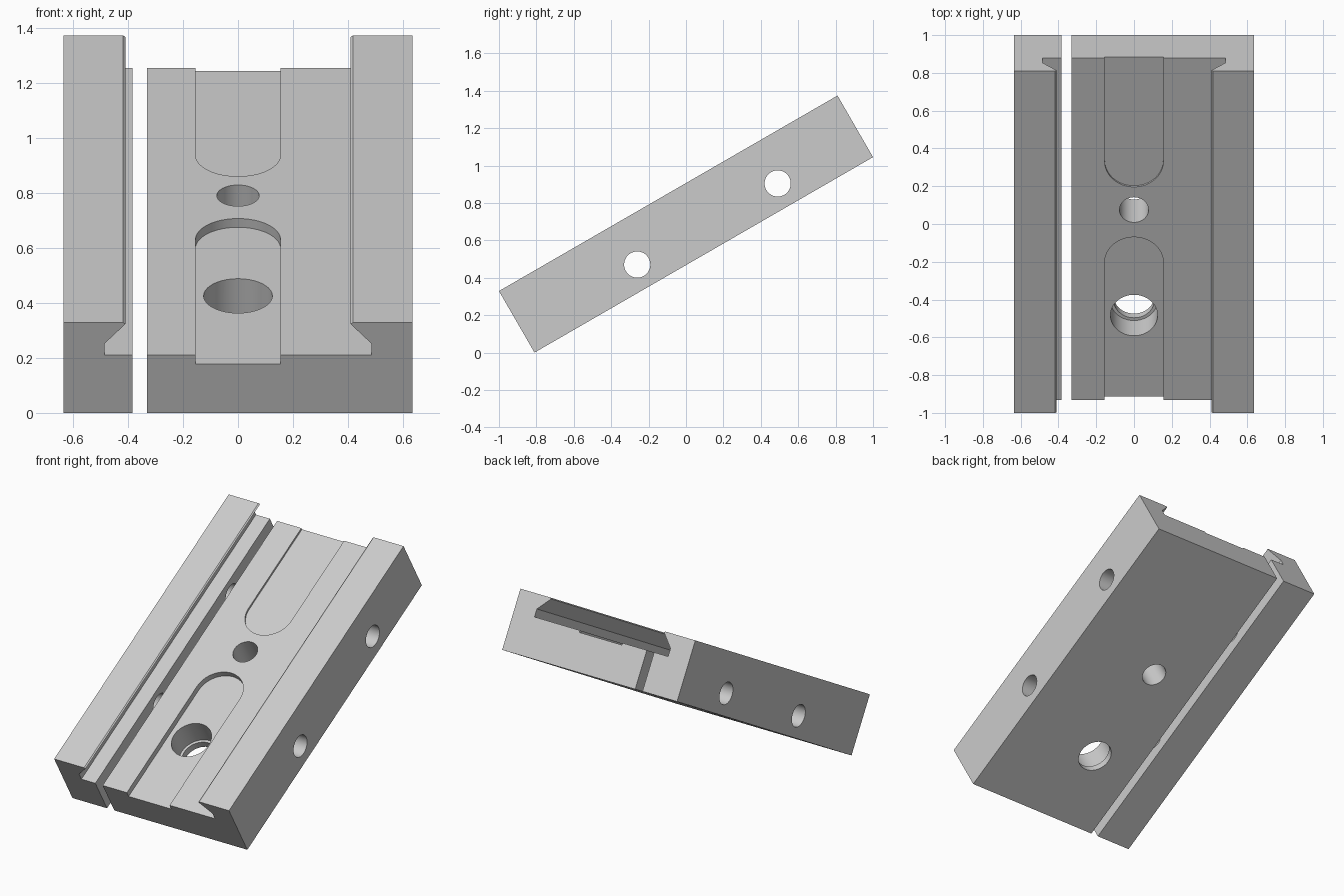
import bpy, bmesh
from math import pi, cos, sin, radians
from mathutils import Vector

if "Cube" in bpy.data.objects:
    bpy.data.objects.remove(bpy.data.objects["Cube"])

LENGTH, THICK, HALF = 2.09, 0.38, 0.635
FLOOR = 0.2425          # height of the dovetail channel floor
TILT = radians(30)

metal = bpy.data.materials.new("light grey metal")
metal.use_nodes = True
GREY = (0.6, 0.6, 0.6, 1)
metal.diffuse_color = GREY
metal.node_tree.nodes["Principled BSDF"].inputs["Base Color"].default_value = GREY


def prism(name, outline, place, push):
    """Extrude a flat outline; place maps 2D points to 3D, push is the extrusion."""
    bm = bmesh.new()
    face = bm.faces.new([bm.verts.new(place(a, b)) for a, b in outline])
    new = bmesh.ops.extrude_face_region(bm, geom=[face])["geom"]
    bmesh.ops.translate(bm, vec=Vector(push),
                        verts=[v for v in new if isinstance(v, bmesh.types.BMVert)])
    bmesh.ops.recalc_face_normals(bm, faces=bm.faces)
    mesh = bpy.data.meshes.new(name)
    bm.to_mesh(mesh)
    bm.free()
    obj = bpy.data.objects.new(name, mesh)
    bpy.context.collection.objects.link(obj)
    mesh.materials.append(metal)
    return obj


def arc(x, y, r, start=0.0, sweep=2 * pi, n=64):
    return [(x + r * cos(start + sweep * i / n), y + r * sin(start + sweep * i / n))
            for i in range(n if sweep >= 2 * pi else n + 1)]


def rail(name, side, inner):
    """One side of the clamp: half of the dovetail channel, out to the given inner edge."""
    outline = [(HALF, 0), (inner, 0), (inner, FLOOR), (0.485, FLOOR), (0.485, 0.292),
               (0.41, 0.373), (0.418, THICK), (HALF, THICK)]
    return prism(name, outline, lambda x, z: (side * x, 0, z), (0, LENGTH, 0))


def down_cut(outline, low, high):
    return prism("cutter", outline, lambda x, y: (x, y, low), (0, 0, high - low))


# Main body and the separate jaw across the slit
body = rail("clamp_body", 1, -0.331)
jaw = rail("clamp_jaw", -1, 0.384)

# Round-ended pockets, open at the front and back ends
R = 0.155
front_pocket = [(-R, -0.1), (R, -0.1)] + arc(0, 0.84, R, 0, pi, 32)
back_pocket = [(R, LENGTH + 0.1), (-R, LENGTH + 0.1)] + arc(0, 1.457, R, pi, pi, 32)
body_cuts = [
    down_cut(front_pocket, 0.2055, 0.5),
    down_cut(back_pocket, 0.23, 0.5),
    # Mounting hole, and stepped bolt hole
    down_cut(arc(0, 1.162, 0.077), -0.1, 0.5),
    down_cut(arc(0, 0.496, 0.108), -0.1, 0.3),
    down_cut(arc(0, 0.496, 0.125), 0.045, 0.5),
]
# Cross holes through both parts
cross_cuts = [prism("cutter", arc(y, 0.133, 0.07), lambda a, b: (-1, a, b), (2, 0, 0))
              for y in (0.711, 1.578)]

for part, cuts in ((body, body_cuts + cross_cuts), (jaw, cross_cuts)):
    for cut in cuts:
        mod = part.modifiers.new("cut", 'BOOLEAN')
        mod.operation, mod.solver, mod.object = 'DIFFERENCE', 'EXACT', cut
    # Bake the cuts, then stand the part at its slant
    graph = bpy.context.evaluated_depsgraph_get()
    mesh = bpy.data.meshes.new_from_object(part.evaluated_get(graph))
    part.modifiers.clear()
    part.data = mesh
    part.rotation_euler.x = TILT
    part.location.y = -0.81
    bpy.ops.object.select_all(action='DESELECT')
    part.select_set(True)
    bpy.context.view_layer.objects.active = part
    bpy.ops.object.shade_smooth_by_angle(angle=radians(25))

for cut in body_cuts + cross_cuts:
    bpy.data.objects.remove(cut)
